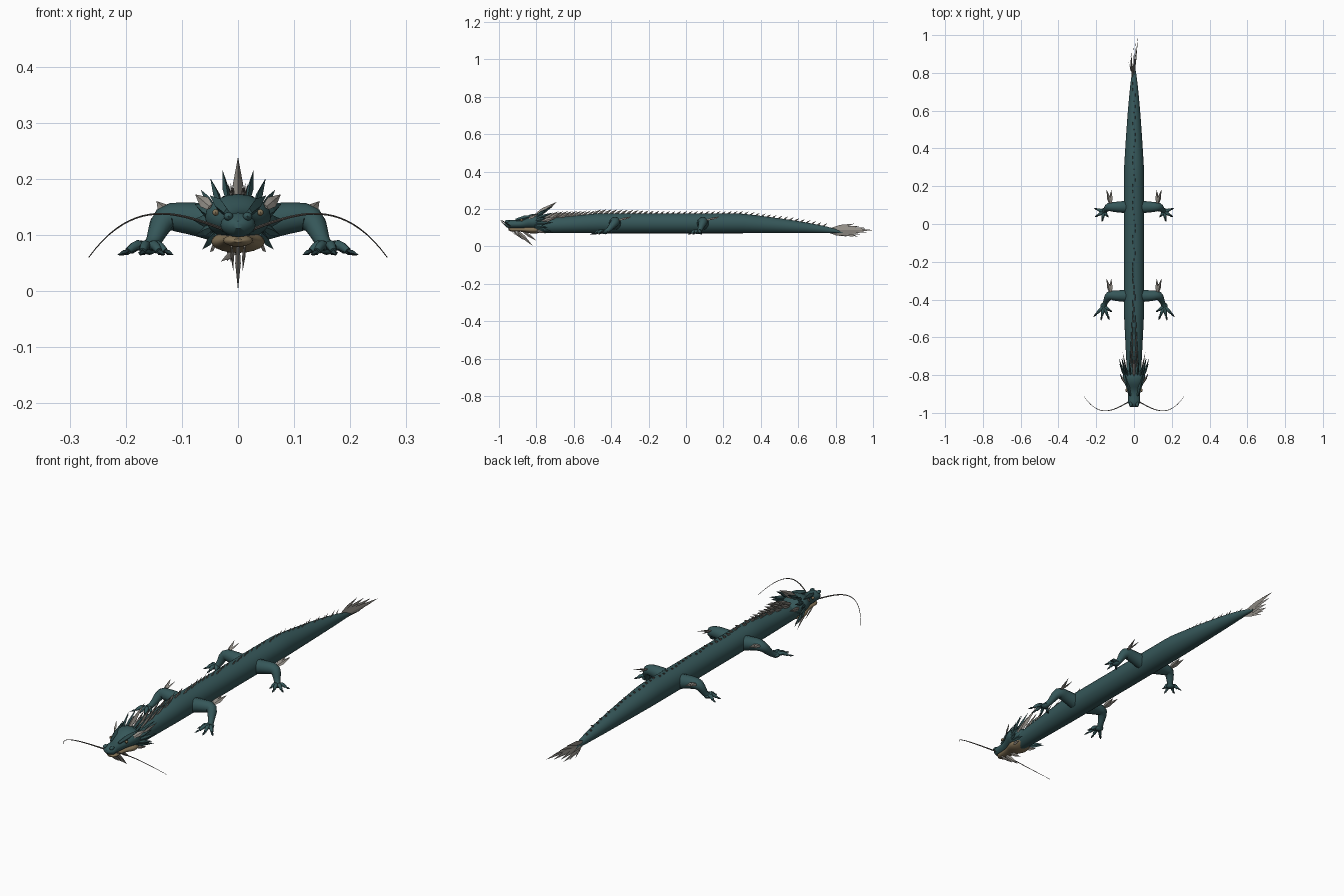
import bpy, bmesh, math, random
from mathutils import Vector, Matrix

random.seed(4)
cube = bpy.data.objects.get("Cube")
if cube:
    bpy.data.objects.remove(cube, do_unlink=True)


def material(name, red, green, blue):
    mat = bpy.data.materials.new(name)
    mat.use_nodes = True
    mat.diffuse_color = (red, green, blue, 1)
    mat.node_tree.nodes["Principled BSDF"].inputs["Base Color"].default_value = mat.diffuse_color
    return mat


teal = material("teal scales", .036, .095, .1)
grey = material("grey fins", .3, .28, .25)
tan = material("tan jaw", .24, .18, .1)
dark = material("dark claws", .02, .045, .05)
brown = material("whisker brown", .1, .09, .08)


def finish(name, bm, mat, smooth=True):
    bmesh.ops.recalc_face_normals(bm, faces=bm.faces)
    mesh = bpy.data.meshes.new(name)
    bm.to_mesh(mesh)
    bm.free()
    mesh.materials.append(mat)
    part = bpy.data.objects.new(name, mesh)
    bpy.context.collection.objects.link(part)
    if smooth:
        bpy.context.view_layer.objects.active = part
        part.select_set(True)
        bpy.ops.object.shade_smooth_by_angle(angle=math.radians(45))
        part.select_set(False)


def skin(bm, rings):
    loops = [[bm.verts.new(point) for point in ring] for ring in rings]
    for low, high in zip(loops, loops[1:]):
        for i in range(len(low)):
            bm.faces.new((low[i - 1], low[i], high[i], high[i - 1]))
    bm.faces.new(loops[0])
    bm.faces.new(loops[-1])


def rounded(sections, steps=3):
    """Extra sections along a smooth curve through the given ones."""
    rows = [Vector(row) for row in sections]
    padded = [rows[0]] + rows + [rows[-1]]
    result = []
    for before, start, end, after in zip(padded, rows, rows[1:], padded[3:]):
        pull, push = (end - before) / 2, (after - start) / 2
        for step in range(steps):
            t = step / steps
            ease = t * t * (3 - 2 * t)
            result.append(start + (end - start) * ease + pull * t * (1 - t) ** 2 - push * t * t * (1 - t))
    return result + [rows[-1]]


def loft(bm, sections, sides, sx=1):
    """Elliptical tube; each section is x, y, z, half width, half height."""
    centres = [Vector((sx * s[0], s[1], s[2])) for s in sections]
    rings = []
    for i, (centre, section) in enumerate(zip(centres, sections)):
        ahead = centres[min(i + 1, len(centres) - 1)]
        along = (ahead - centres[max(i - 1, 0)]).normalized()
        side = along.cross(Vector((0, 0, 1))).normalized()
        up = side.cross(along)
        angles = [math.tau * k / sides for k in range(sides)]
        rings.append([centre + side * section[3] * math.cos(a) + up * section[4] * math.sin(a) for a in angles])
    skin(bm, rings)


def blade(bm, base, tip, width, flat=.35, thin_axis=(1, 0, 0), sx=1):
    """Four-sided spike, flattened along the thin axis."""
    mirror = Matrix.Diagonal((sx, 1, 1))
    base, tip, thin_axis = (mirror @ Vector(v) for v in (base, tip, thin_axis))
    wide = (tip - base).cross(thin_axis).normalized() * width
    thin = wide.cross(tip - base).normalized() * width * flat
    rings = []
    for along, size in ((0, .6), (.4, 1), (1, .03)):
        centre = base.lerp(tip, along)
        rings.append([centre + offset * size for offset in (wide, thin, -wide, -thin)])
    skin(bm, rings)


def ball(bm, place, size):
    matrix = Matrix.Translation(place) @ Matrix.Diagonal((*size, 1))
    bmesh.ops.create_uvsphere(bm, u_segments=10, v_segments=6, radius=1, matrix=matrix)


# Body: flat belly line, slim neck, long tapering tail
belly, tail_end = .07, .84


def girth(y):
    neck = .037 + (y + .8) / 20
    tail = .053 * max((tail_end - y) / .55, .01) ** .6
    return min(neck, tail, .053)


def back(y):
    return belly + 2 * girth(y)


bm = bmesh.new()
stations = [-.8 + (tail_end + .8) * i / 40 for i in range(41)]
loft(bm, [(0, y, belly + girth(y), girth(y), girth(y)) for y in stations], 24)
finish("body", bm, teal)


# Head and jaw: rounded muzzle widening into cheeks
def muzzle(name, mat, nose, length, snout, cheek, height, lift, flatness):
    bm = bmesh.new()
    sections = []
    for i in range(21):
        t = i / 20
        bulge = math.exp(-((t - .68) / .22) ** 2)
        width = snout * min(1, .3 + math.sqrt(t * 5)) + cheek * bulge
        sections.append((0, nose + length * t, height + lift * bulge, width, width * flatness))
    loft(bm, sections, 20)
    finish(name, bm, mat)


muzzle("head", teal, -.97, .23, .031, .028, .118, .014, .7)
muzzle("lower_jaw", tan, -.95, .2, .026, .022, .09, -.002, .42)

for side, sx in (("left", 1), ("right", -1)):
    # Brow, nostril and eye
    bm = bmesh.new()
    blade(bm, (.02, -.91, .14), (.05, -.79, .17), .013, .7, sx=sx)
    ball(bm, (.017 * sx, -.955, .133), (.009, .014, .008))
    finish("brow_and_nostril_" + side, bm, teal)
    bm = bmesh.new()
    ball(bm, (.04 * sx, -.88, .14), (.006, .009, .006))
    finish("eye_" + side, bm, tan)

    # Crest of horns fanned around the back of the head
    bm = bmesh.new()
    for i in range(7):
        angle = math.radians(70 - 18 * i)
        across, rise = math.cos(angle), math.sin(angle)
        tip_y = -.71 - .03 * (i % 2)
        blade(bm, (.05 * across, -.81, .125 + .035 * rise), (.08 * across, tip_y, .13 + .09 * rise), .01, .6, sx=sx)
    finish("horn_crest_" + side, bm, teal, False)

    # Pale ears and cheek fins
    bm = bmesh.new()
    blade(bm, (.05, -.84, .15), (.076, -.79, .172), .011, thin_axis=(0, 1, 0), sx=sx)
    blade(bm, (.04, -.78, .13), (.06, -.68, .16), .011, sx=sx)
    blade(bm, (.04, -.8, .085), (.05, -.75, .07), .008, sx=sx)
    finish("cheek_fins_" + side, bm, grey, False)

    # Whisker sweeping forward, then drooping back
    bm = bmesh.new()
    sections = []
    for i in range(21):
        t = i / 20
        thick = .003 - .0022 * t
        cube_t = t ** 3
        sections.append((.026 + .24 * t, -.94 - .14 * t + .17 * cube_t, .11 + .09 * t - .14 * cube_t, thick, thick))
    loft(bm, sections, 6, sx)
    finish("whisker_" + side, bm, brown)

# Beard
bm = bmesh.new()
blade(bm, (0, -.9, .08), (0, -.82, .003), .01, .5)
blade(bm, (0, -.87, .08), (0, -.8, .03), .008, .5)
for sx in (1, -1):
    blade(bm, (.012, -.92, .08), (.008, -.87, .035), .006, .5, sx=sx)
finish("beard", bm, grey, False)

# Mane: tall centre blade and two shrinking rows down the neck
bm = bmesh.new()
blade(bm, (0, -.81, .16), (0, -.69, .238), .015, .6)
for i in range(9):
    y = -.77 + .03 * i
    shrink = 1 - .06 * i
    x = (.009 + .008 * (i % 2)) * shrink
    for sx in (1, -1):
        blade(bm, (x, y, back(y) - .006), (1.4 * x, y + .09 * shrink, back(y) + .04 * shrink), .01 * shrink, sx=sx)
finish("mane", bm, grey, False)

# Small spines along the spine line
bm = bmesh.new()
for i in range(42):
    y = -.5 + .03 * i
    size = max(.7, 1.25 - .04 * i)
    x = random.choice((-1, 0, 1)) * .005
    blade(bm, (x, y, back(y) - .005), (1.5 * x, y + .036 * size, back(y) + .018 * size), .006 * size)
finish("dorsal_spines", bm, grey, False)

# Tail fin: upright fan, longest in the middle, with short trailing blades
bm = bmesh.new()
for i in range(-3, 4):
    fan = i / 3
    spread = abs(fan)
    blade(bm, (-.01 * spread, .78, .086 + .007 * fan),
          (.022 - .035 * spread, .998 - .1 * spread, .087 + .034 * fan), .014 - .003 * spread, .22)
for i in range(3):
    blade(bm, (-.01 * i, .77 + .02 * i, .076), (-.03 + .01 * i, .86 + .03 * i, .053), .009, .22)
finish("tail_fin", bm, grey, False)


# Legs: shared limb, with feet set forward by reach and toes fanned by angle
def build_leg(name, sx, hip, reach, toe_length, first_angle, step_angle):
    leg, claws, fins = bmesh.new(), bmesh.new(), bmesh.new()
    limb = []
    for x, forward, z, radius in ((.03, 0, .12, .034), (.09, 0, .13, .028), (.13, 0, .128, .023),
                                  (.15, .6, .09, .014), (.16, 1, .076, .013)):
        limb.append((x, hip + reach * forward, z, radius, radius))
    loft(leg, rounded(limb), 12, sx)
    palm = Vector(limb[-1][:3])
    ball(leg, (sx * palm.x, palm.y, palm.z), (.018, .02, .011))
    for k in range(4):
        angle = math.radians(first_angle + step_angle * k)
        length = toe_length if k else toe_length * .7
        tip = palm + Vector((math.sin(angle) * length, -math.cos(angle) * length, -.012))
        toe = []
        for along, lift, radius in ((0, 0, .008), (.35, .01, .009), (.65, .003, .006)):
            toe.append((*(palm.lerp(tip, along) + Vector((0, 0, lift))), radius, radius))
        loft(leg, rounded(toe), 8, sx)
        blade(claws, toe[-1][:3], tip, .006, .8, (0, 0, 1), sx)
    for x, rise in ((.145, .16), (.12, .155)):
        blade(fins, (.125, hip + .015, .14), (x, hip + .09, rise), .011, thin_axis=(.5, 0, 1), sx=sx)
    finish(name + "_leg", leg, teal)
    finish(name + "_claws", claws, dark, False)
    finish(name + "_elbow_fin", fins, grey, False)


for side, sx in (("left", 1), ("right", -1)):
    build_leg("front_" + side, sx, -.38, -.055, .08, -55, 33)
    build_leg("rear_" + side, sx, .09, -.025, .055, -40, 50)
